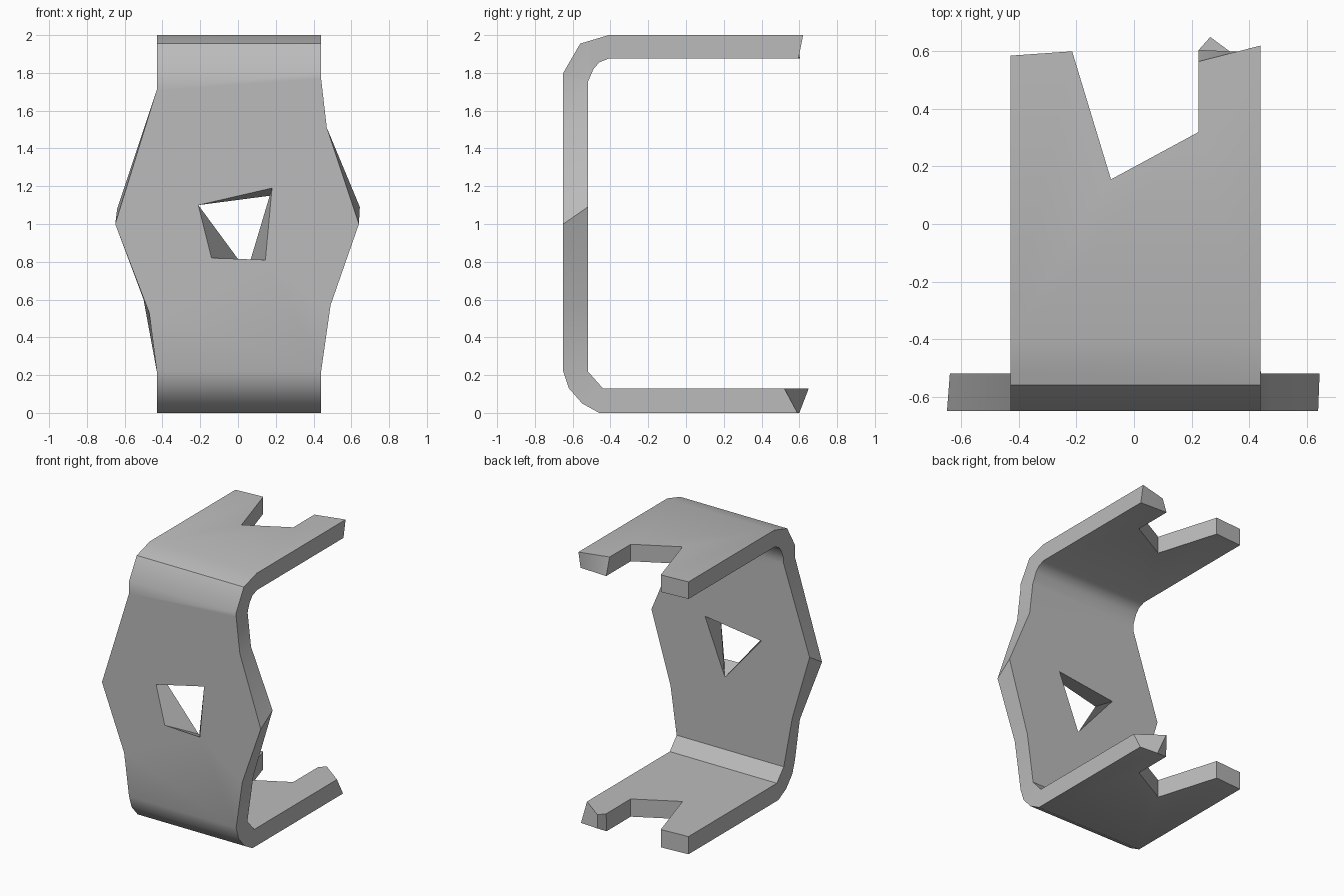
import bpy
import bmesh

if "Cube" in bpy.data.objects:
    bpy.data.objects.remove(bpy.data.objects["Cube"], do_unlink=True)

grey = bpy.data.materials.new("plain grey")
grey.use_nodes = True
colour = (0.5, 0.5, 0.5, 1)
grey.diffuse_color = colour
grey.node_tree.nodes["Principled BSDF"].inputs["Base Color"].default_value = colour


def loft(name, *loops):
    """Closed solid through matching loops of 3D points."""
    bm = bmesh.new()
    rings = [[bm.verts.new(p) for p in loop] for loop in loops]
    n = len(rings[0])
    bm.faces.new(rings[0])
    bm.faces.new(rings[-1])
    for a, b in zip(rings, rings[1:]):
        for i in range(n):
            j = (i + 1) % n
            bm.faces.new((a[i], a[j], b[j], b[i]))
    bmesh.ops.recalc_face_normals(bm, faces=bm.faces)
    mesh = bpy.data.meshes.new(name)
    bm.to_mesh(mesh)
    bm.free()
    mesh.materials.append(grey)
    ob = bpy.data.objects.new(name, mesh)
    bpy.context.collection.objects.link(ob)
    return ob


def cut(target, tool, operation):
    """Apply a boolean and remove its cutter."""
    bpy.context.view_layer.objects.active = target
    mod = target.modifiers.new("cut", "BOOLEAN")
    mod.object, mod.operation, mod.solver = tool, operation, "EXACT"
    bpy.ops.object.modifier_apply(modifier=mod.name)
    bpy.data.objects.remove(tool, do_unlink=True)


def at_y(points, y):
    return [(x, y, z) for x, z in points]


def at_z(points, z):
    return [(x, y, z) for x, y in points]


# Bent strip: side profile (y, z) swept across the width
outer = [(0.9, 2), (-0.41, 2), (-0.56, 1.955), (-0.65, 1.8), (-0.65, 0.22),
         (-0.62, 0.13), (-0.55, 0.05), (-0.46, 0), (0.9, 0)]
inner = [(0.9, 0.13), (-0.44, 0.13), (-0.52, 0.22), (-0.52, 1.75), (-0.49, 1.82),
         (-0.46, 1.855), (-0.41, 1.875), (0.9, 1.875)]
bracket = loft("bracket", *[[(x, y, z) for y, z in outer + inner] for x in (-0.8, 0.8)])

# Front outline (x, z), bulging at the middle, slightly skewed through the wall
right = [(0.44, -0.1), (0.44, 0.22), (0.49, 0.57)]
top = [(0.47, 1.51), (0.44, 1.77), (0.44, 2.1), (-0.43, 2.1), (-0.43, 1.71)]
foot = [(-0.43, 0.22), (-0.43, -0.1)]
front = right + [(0.64, 1)] + top + [(-0.65, 1), (-0.47, 0.53)] + foot
back = right + [(0.645, 1.09)] + top + [(-0.64, 1.08), (-0.5, 0.6)] + foot
cut(bracket, loft("outline", at_y(front, -0.7), at_y(front, -0.65),
                  at_y(back, -0.52), at_y(back, 1)), "INTERSECT")

# Hole tapering from four sides in front to three behind
hole_front = [(-0.21, 1.10), (0.18, 1.19), (0.145, 0.81), (-0.14, 0.82)]
hole_back = [(-0.248, 1.096), (0.21, 1.155), (0.05, 0.755), (0.044, 0.755)]
cut(bracket, loft("hole", at_y(hole_front, -0.7), at_y(hole_front, -0.65),
                  at_y(hole_back, -0.52), at_y(hole_back, -0.45)), "DIFFERENCE")

# Forked arm ends: notch and chipped right prong
def fork(prong):
    notch = [(-0.7, 0.57), (-0.43, 0.585), (-0.215, 0.6), (-0.08, 0.155), (0.225, 0.32)]
    return notch + prong + [(0.7, prong[-1][1]), (0.7, 1.1), (-0.7, 1.1)]


upper_high = fork([(0.225, 0.565), (0.33, 0.592), (0.44, 0.62)])
upper_low = fork([(0.225, 0.605), (0.33, 0.60), (0.44, 0.595)])
lower_high = fork([(0.225, 0.605), (0.265, 0.65), (0.44, 0.52)])
lower_low = fork([(0.225, 0.60), (0.3, 0.60), (0.44, 0.59)])
for high, low, z_high, z_low in ((upper_high, upper_low, 2, 1.875),
                                 (lower_high, lower_low, 0.13, 0)):
    cut(bracket, loft("fork", at_z(high, z_high + 0.05), at_z(high, z_high),
                      at_z(low, z_low), at_z(low, z_low - 0.05)), "DIFFERENCE")

# Soft bends, crisp edges
bpy.ops.object.select_all(action="DESELECT")
bracket.select_set(True)
bpy.context.view_layer.objects.active = bracket
bpy.ops.object.shade_smooth_by_angle(angle=0.6)
